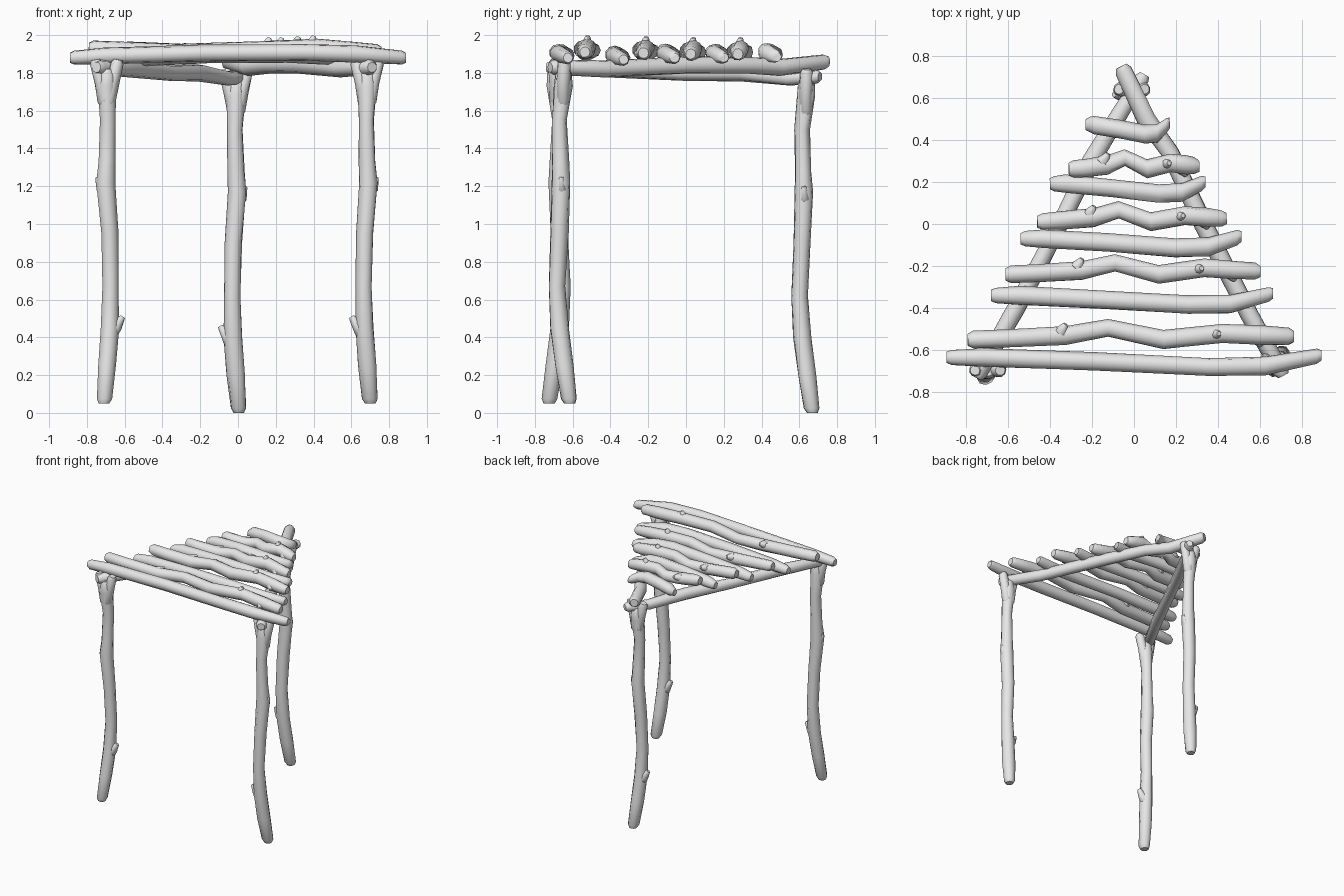
import bpy
import bmesh
import math
import random
from mathutils import Vector, Matrix

random.seed(4)
SIDES = 9

default_cube = bpy.data.objects.get("Cube")
if default_cube:
    bpy.data.objects.remove(default_cube, do_unlink=True)

# One plain material for all the wood
wood = bpy.data.materials.new("weathered grey wood")
wood.use_nodes = True
wood_colour = (0.8, 0.8, 0.8, 1)
wood.diffuse_color = wood_colour
wood.node_tree.nodes["Principled BSDF"].inputs["Base Color"].default_value = wood_colour


def add_branch(bm, path, wobble=0.06):
    """Sweep an uneven round section along (x, y, z, radius) points."""
    points = [Vector(p[:3]) for p in path]
    radii = [p[3] for p in path]

    # Short rounded lips at both cut ends
    for end, inner in ((0, 1), (-1, -2)):
        lip = points[end] + (points[inner] - points[end]).normalized() * radii[end] * 0.6
        position = 1 if end == 0 else len(points) - 1
        points.insert(position, lip)
        radii.insert(position, radii[end])
        radii[end] *= 0.7

    frame = (points[-1] - points[0]).to_track_quat('Z', 'Y')
    rings = []
    for centre, radius in zip(points, radii):
        ring = []
        for i in range(SIDES):
            angle = math.tau * i / SIDES
            size = radius * (1 + random.uniform(-wobble, wobble))
            offset = Vector((math.cos(angle), math.sin(angle), 0)) * size
            ring.append(bm.verts.new(centre + frame @ offset))
        rings.append(ring)
    for low, high in zip(rings, rings[1:]):
        for i in range(SIDES):
            j = (i + 1) % SIDES
            bm.faces.new((low[i], low[j], high[j], high[i]))
    bm.faces.new(rings[0][::-1])
    bm.faces.new(rings[-1])


def make_part(name, branches, matrix=None):
    """Turn a list of branch paths into one smooth-shaded object."""
    bm = bmesh.new()
    for path in branches:
        add_branch(bm, path)
    bmesh.ops.recalc_face_normals(bm, faces=bm.faces)
    mesh = bpy.data.meshes.new(name)
    bm.to_mesh(mesh)
    bm.free()
    mesh.materials.append(wood)
    part = bpy.data.objects.new(name, mesh)
    bpy.context.collection.objects.link(part)
    if matrix:
        part.matrix_world = matrix
    bpy.ops.object.select_all(action='DESELECT')
    part.select_set(True)
    bpy.context.view_layer.objects.active = part
    bpy.ops.object.shade_smooth_by_angle(angle=math.radians(50))
    return part


# Forked legs: crooked trunk, two prongs and two snapped twig stubs
trunk = [
    (.015, .045, 0, .042), (0, .015, .2, .049), (-.015, -.01, .4, .049),
    (-.02, -.025, .62, .044), (-.015, -.01, .9, .047), (.005, 0, 1.17, .05),
    (0, -.005, 1.28, .045), (-.005, -.01, 1.5, .041), (0, .01, 1.68, .05),
    (0, .01, 1.77, .045),
]
prongs = [[(side * .01, .01, 1.58, .036), (side * .03, .01, 1.7, .036),
           (side * .06, .015, 1.82, .034)] for side in (-1, 1)]
stubs = [[(-.02, -.01, .36, .036), (-.05, -.01, .41, .032), (-.085, -.01, .46, .018)],
         [(.02, 0, 1.12, .03), (.05, 0, 1.2, .014)]]

for name, place, turn in (
    ("back_leg", (-.01, .625, 0), 0),
    ("front_left_leg", (.685, -.66, .05), 0),
    ("front_right_leg", (-.695, -.68, .05), math.pi),
):
    make_part(name, [trunk] + prongs + stubs,
              Matrix.Translation(place) @ Matrix.Rotation(turn, 4, 'Z'))

# Side rails resting in the forks and crossing at the back
make_part("right_rail", [[
    (-.75, -.73, 1.83, .04), (-.56, -.4, 1.82, .045), (-.36, -.02, 1.8, .042),
    (-.2, .3, 1.8, .045), (-.05, .55, 1.77, .04), (.05, .71, 1.78, .035),
]])
make_part("left_rail", [[
    (.71, -.72, 1.83, .04), (.55, -.43, 1.82, .045), (.33, 0, 1.84, .046),
    (.17, .34, 1.84, .044), (.06, .5, 1.83, .046), (-.06, .75, 1.86, .042),
]])

# Slat profiles: fraction along, sideways drift, height drift, radius
plain = [(0, .02, -.02, .038), (.1, .02, -.01, .045), (.4, 0, .005, .044),
         (.7, -.025, .008, .045), (.85, -.02, 0, .045), (1, .03, -.02, .036)]
knotty = [(0, -.02, .01, .042), (.12, -.015, 0, .045), (.3, 0, -.01, .046),
          (.43, .035, 0, .042), (.6, -.02, .005, .045), (.78, .01, .015, .046),
          (.9, 0, 0, .046), (1, -.005, -.01, .04)]
knots = [(.3, .055, .02), (.77, .01, .075), (.9, -.05, -.02)]


def make_slat(number, left, right, y, z, is_knotty):
    def along(fraction):
        return left + fraction * (right - left)

    profile = knotty if is_knotty else plain
    branches = [[(along(t), y + dy, z + dz, r) for t, dy, dz, r in profile]]
    if is_knotty:
        for t, dy, dz in knots:
            branches.append([(along(t) - .03, y, z, .034),
                             (along(t), y + dy, z + dz, .016)])
    make_part(f"slat_{number}", branches)


# Slats, front to back: ends in x, then y and height
slats = [
    (-.89, .89, -.655, 1.9), (-.79, .76, -.53, 1.92), (-.68, .66, -.36, 1.89),
    (-.61, .6, -.22, 1.915), (-.54, .51, -.09, 1.9), (-.46, .44, .03, 1.91),
    (-.4, .34, .17, 1.9), (-.31, .31, .28, 1.91), (-.23, .17, .45, 1.905),
]
for index, slat in enumerate(slats):
    make_slat(index + 1, *slat, is_knotty=index % 2 == 1)
